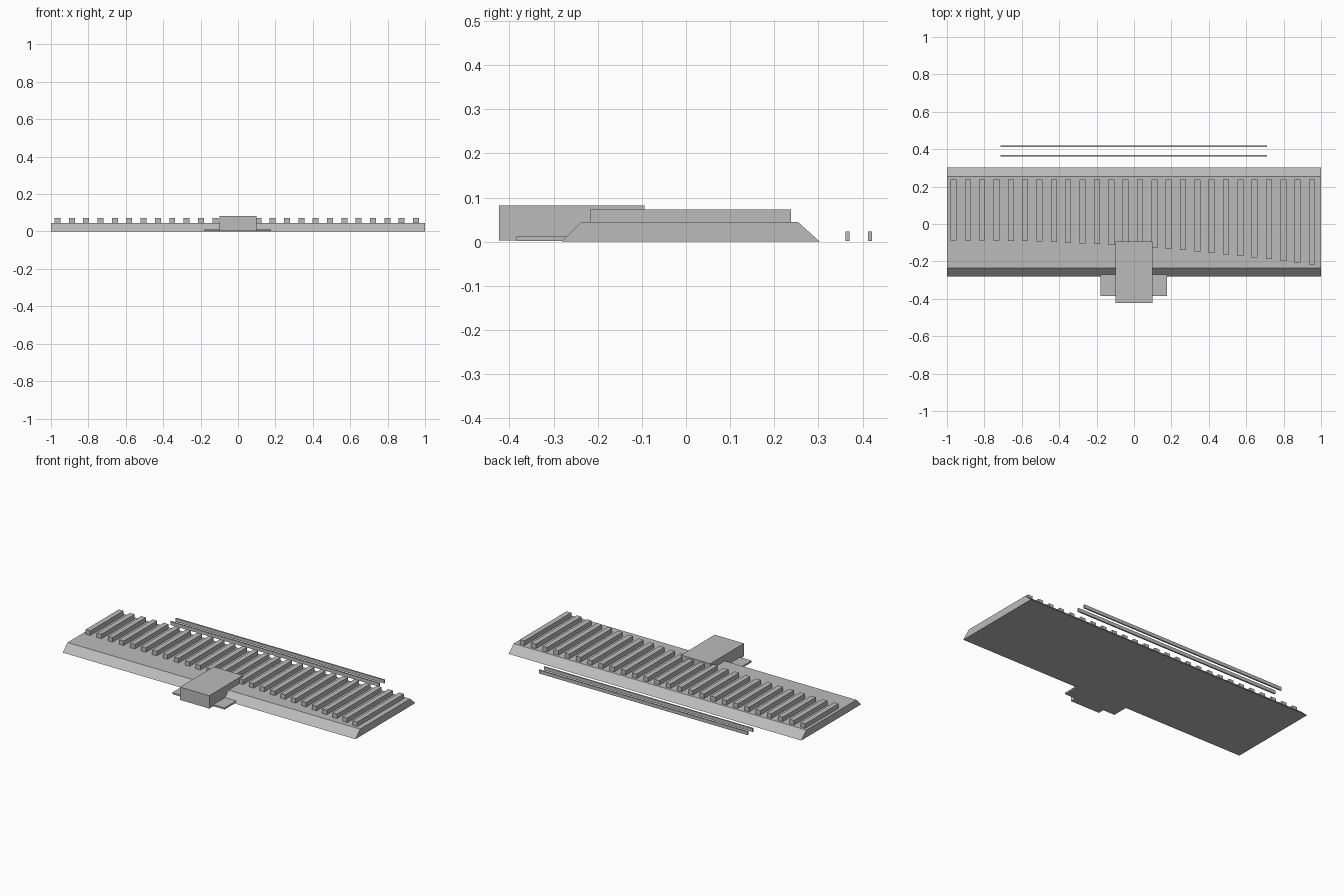
import bpy
import bmesh

cube = bpy.data.objects.get("Cube")
if cube:
    bpy.data.objects.remove(cube, do_unlink=True)

# Single flat grey
grey = bpy.data.materials.new("plain grey")
grey.use_nodes = True
GREY = (0.5, 0.5, 0.5, 1)
grey.diffuse_color = GREY
grey.node_tree.nodes["Principled BSDF"].inputs["Base Color"].default_value = GREY


def prism(name, profile, x0, x1):
    """Extrude a (y, z) profile along x."""
    bm = bmesh.new()
    face = bm.faces.new([bm.verts.new((x0, y, z)) for y, z in profile])
    ext = bmesh.ops.extrude_face_region(bm, geom=[face])["geom"]
    moved = [g for g in ext if isinstance(g, bmesh.types.BMVert)]
    bmesh.ops.translate(bm, verts=moved, vec=(x1 - x0, 0, 0))
    bmesh.ops.recalc_face_normals(bm, faces=bm.faces)
    mesh = bpy.data.meshes.new(name)
    bm.to_mesh(mesh)
    bm.free()
    mesh.materials.append(grey)
    obj = bpy.data.objects.new(name, mesh)
    bpy.context.collection.objects.link(obj)
    return obj


def box(name, x0, x1, y0, y1, z0, z1):
    return prism(name, [(y0, z0), (y1, z0), (y1, z1), (y0, z1)], x0, x1)


# Ballast bed with sloping shoulders
BED_TOP = 0.045
prism("ballast_bed", [(-0.282, 0), (0.303, 0), (0.253, BED_TOP), (-0.236, BED_TOP)], -1, 1)

# Sleepers, growing longer towards the diverging end
COUNT = 26
for i in range(COUNT):
    t = i / (COUNT - 1)
    x = -0.965 + 1.917 * t
    front = -0.087 - 0.13 * t * t
    box(f"sleeper_{i + 1}", x - 0.016, x + 0.016, front, 0.238, BED_TOP - 0.005, 0.073)

# Stack of three crossing slabs on a thin base plate
LAYER = 0.0265
for i in range(3):
    z = 0.0025 + i * LAYER
    box(f"crossing_slab_{i + 1}", -0.1, 0.1, -0.423, -0.094, z, z + LAYER)
box("base_plate", -0.18, 0.177, -0.384, -0.2, 0.002, 0.012)

# Pair of loose rails lying behind the bed
for side, y in (("near", 0.3655), ("far", 0.4165)):
    box(f"{side}_rail", -0.715, 0.711, y - 0.0045, y + 0.0045, 0.002, 0.023)
